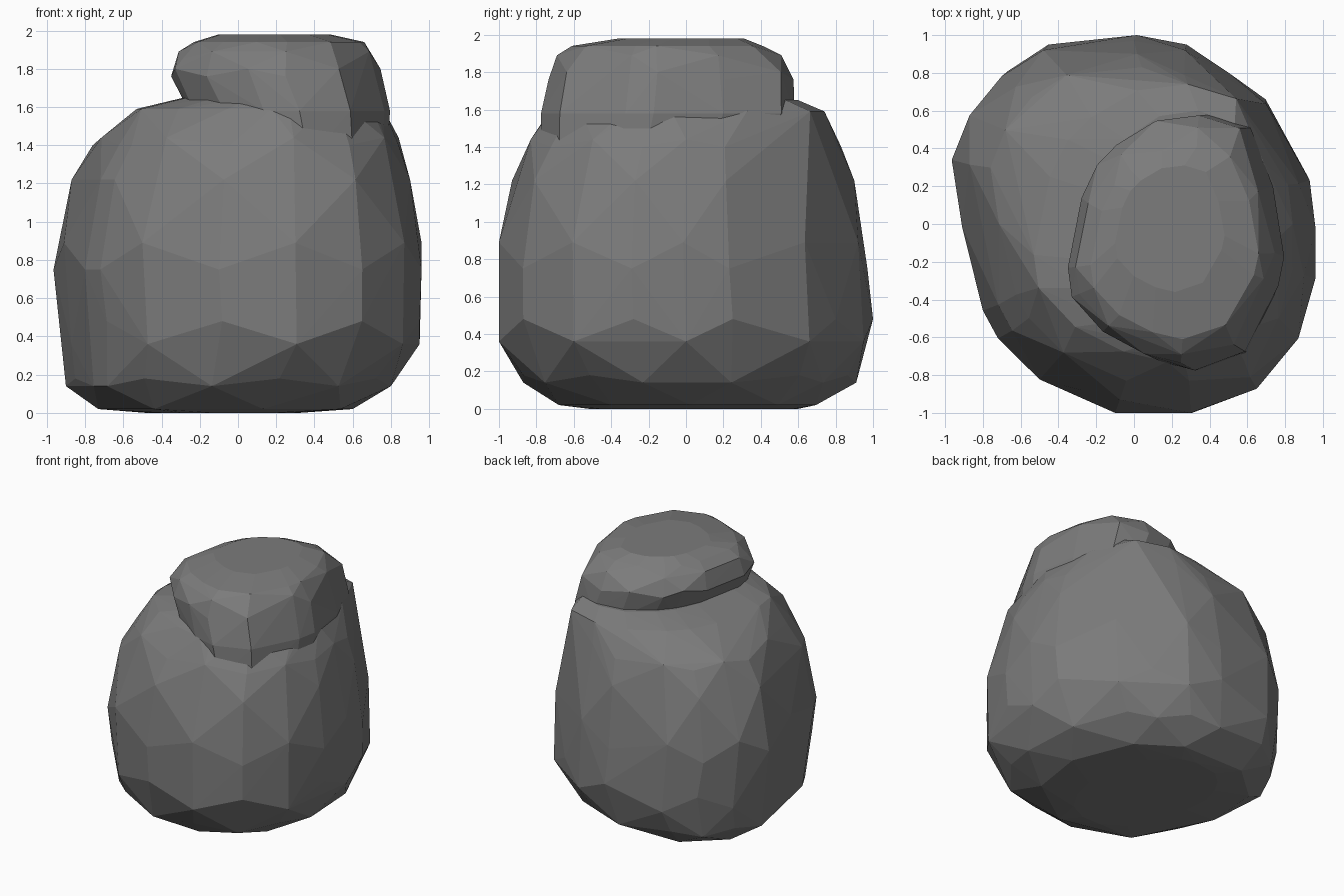
import bpy, bmesh

if "Cube" in bpy.data.objects:
    bpy.data.objects.remove(bpy.data.objects["Cube"])

# Plan outlines, seen from above
BODY_PLAN = [(-.72, -.60), (-.50, -.82), (-.10, -1), (.30, -1), (.65, -.87), (.87, -.60),
             (.96, -.28), (.96, 0), (.93, .25), (.70, .66), (.50, .80), (.27, .95),
             (0, 1), (-.48, .95), (-.70, .81), (-.87, .60), (-.965, .36), (-.91, 0),
             (-.80, -.45)]
CAP_PLAN = [(-.35, -.23), (-.33, -.39), (-.17, -.58), (.04, -.70), (.23, -.75), (.50, -.65),
            (.68, -.30), (.71, -.15), (.65, .22), (.53, .53), (.32, .60), (.10, .57),
            (-.10, .44), (-.20, .33), (-.28, .15)]

# Section rings: plan, z, zigzag height, x min, x max, y min, y max
BODY_RINGS = [(BODY_PLAN, 0, 0, -.48, .32, -.52, .60),
              (BODY_PLAN, .05, .03, -.77, .60, -.68, .73),
              (BODY_PLAN, .16, .02, -.90, .80, -.87, .91),
              (BODY_PLAN, .42, .06, -.925, .95, -1, 1),
              (BODY_PLAN, .82, .07, -.965, .96, -1, .97),
              (BODY_PLAN, 1.16, .06, -.87, .90, -.93, .90),
              (BODY_PLAN, 1.42, .02, -.76, .84, -.83, .83),
              (CAP_PLAN, 1.59, 0, -.53, .76, -.73, .74),
              (CAP_PLAN, 1.65, 0, -.28, .70, -.68, .60)]
CAP_RINGS = [(CAP_PLAN, 1.32, 0, -.12, .78, -.77, .45),
             (CAP_PLAN, 1.58, 0, -.25, .795, -.775, .58),
             (CAP_PLAN, 1.78, .02, -.35, .745, -.735, .575),
             (CAP_PLAN, 1.87, .02, -.31, .715, -.69, .51),
             (CAP_PLAN, 1.94, 0, -.23, .66, -.61, .41),
             (CAP_PLAN, 1.98, 0, -.10, .48, -.36, .31)]


def fit(v, lo, hi, a, b):
    return a + (v - lo) / (hi - lo) * (b - a)


def rock(name, rings):
    """Convex faceted stone through zigzag section rings."""
    bm = bmesh.new()
    for i, (plan, z, zig, x0, x1, y0, y1) in enumerate(rings):
        xs, ys = [p[0] for p in plan], [p[1] for p in plan]
        for k, (x, y) in enumerate(plan):
            dz = zig * (1 if (k + i) % 2 else -1)
            bm.verts.new((fit(x, min(xs), max(xs), x0, x1),
                          fit(y, min(ys), max(ys), y0, y1), z + dz))
    hull = bmesh.ops.convex_hull(bm, input=bm.verts[:])
    loose = {g for g in hull["geom_interior"] + hull["geom_unused"]
             if isinstance(g, bmesh.types.BMVert)}
    bmesh.ops.delete(bm, geom=list(loose), context='VERTS')
    bmesh.ops.recalc_face_normals(bm, faces=bm.faces[:])
    mesh = bpy.data.meshes.new(name)
    bm.to_mesh(mesh)
    bm.free()
    ob = bpy.data.objects.new(name, mesh)
    bpy.context.collection.objects.link(ob)
    return ob


# Main boulder with the overhanging crown merged into it
boulder = rock("boulder", BODY_RINGS)
crown = rock("boulder_crown", CAP_RINGS)
stone = bpy.data.materials.new("dark_stone")
stone.diffuse_color = (.2, .2, .2, 1)
stone.use_nodes = True
stone.node_tree.nodes["Principled BSDF"].inputs["Base Color"].default_value = stone.diffuse_color
for ob in (boulder, crown):
    ob.data.materials.append(stone)
mod = boulder.modifiers.new("merge_crown", 'BOOLEAN')
mod.operation = 'UNION'
mod.solver = 'EXACT'
mod.object = crown
bpy.context.view_layer.objects.active = boulder
bpy.ops.object.modifier_apply(modifier=mod.name)
bpy.data.objects.remove(crown)
